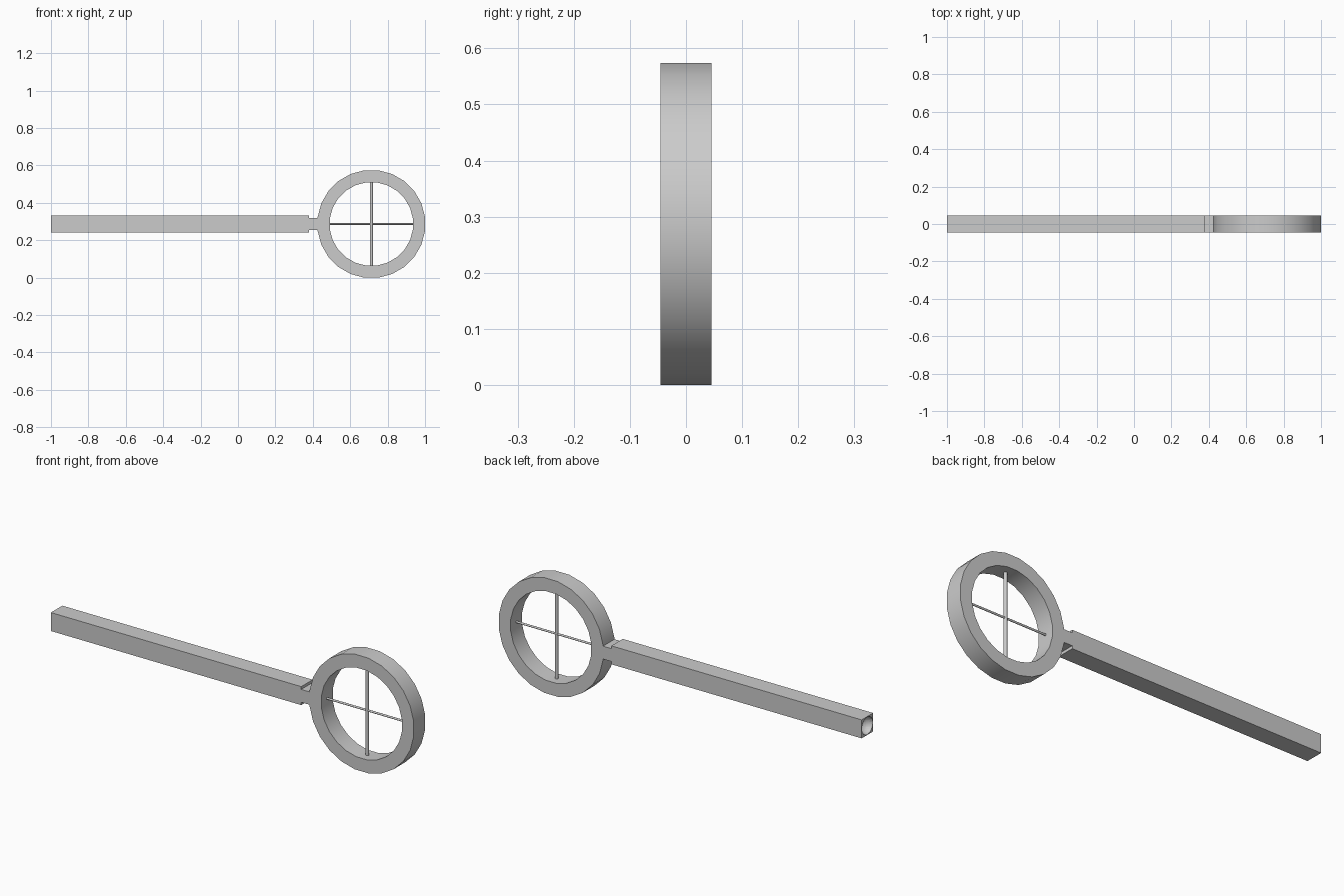
import bpy, bmesh, math
from mathutils import Matrix

if "Cube" in bpy.data.objects:
    bpy.data.objects.remove(bpy.data.objects["Cube"])

CX, CZ, HALF = 0.713, 0.287, 0.045


def finish(name, bm, smooth=False):
    bmesh.ops.recalc_face_normals(bm, faces=bm.faces)
    mesh = bpy.data.meshes.new(name)
    bm.to_mesh(mesh)
    bm.free()
    obj = bpy.data.objects.new(name, mesh)
    bpy.context.collection.objects.link(obj)
    if smooth:
        bpy.ops.object.select_all(action='DESELECT')
        obj.select_set(True)
        bpy.context.view_layer.objects.active = obj
        bpy.ops.object.shade_smooth_by_angle(angle=math.radians(35))
    return obj


def box(name, x0, x1, z0, z1):
    bm = bmesh.new()
    bmesh.ops.create_cube(bm, size=1, matrix=Matrix.Translation(((x0 + x1) / 2, 0, (z0 + z1) / 2))
                          @ Matrix.Diagonal((x1 - x0, 2 * HALF, z1 - z0, 1)))
    return finish(name, bm)


def rod(name, radius, length, axis, x, z, sides=16):
    bm = bmesh.new()
    turn = Matrix.Rotation(math.pi / 2, 4, 'Y') if axis == 'X' else Matrix()
    bmesh.ops.create_cone(bm, cap_ends=True, segments=sides, radius1=radius, radius2=radius,
                          depth=length, matrix=Matrix.Translation((x, 0, z)) @ turn)
    return finish(name, bm, True)


# Sight ring: rectangular section swept around the y axis
N = 24
apothem = math.cos(math.pi / N)
bm = bmesh.new()
section = [(0.287 / apothem, -HALF), (0.287 / apothem, HALF), (0.224, HALF), (0.224, -HALF)]
loops = []
for i in range(N):
    a = 2 * math.pi * (i + 0.5) / N
    loops.append([bm.verts.new((CX + r * math.cos(a), y, CZ + r * math.sin(a))) for r, y in section])
for i in range(N):
    p, q = loops[i], loops[(i + 1) % N]
    for j in range(4):
        k = (j + 1) % 4
        bm.faces.new((p[j], p[k], q[k], q[j]))
finish("sight_ring", bm, True)

# Crossed wires
rod("vertical_wire", 0.008, 0.45, 'Z', CX, CZ)
rod("horizontal_wire", 0.005, 0.45, 'X', CX, CZ)

# Handle and the narrower neck joining it to the ring
handle = box("handle", -1, 0.38, CZ - 0.046, CZ + 0.046)
box("neck", 0.375, 0.44, CZ - 0.032, CZ + 0.032)

# Round dished recess in the free end of the handle
bm = bmesh.new()
bmesh.ops.create_uvsphere(bm, u_segments=32, v_segments=16, radius=0.043,
                          matrix=Matrix.Translation((-1, 0, CZ)))
cutter = finish("recess_cutter", bm)
cutter.hide_render = True
cutter.hide_set(True)
cut = handle.modifiers.new("end_recess", 'BOOLEAN')
cut.operation = 'DIFFERENCE'
cut.object = cutter
cut.solver = 'EXACT'
